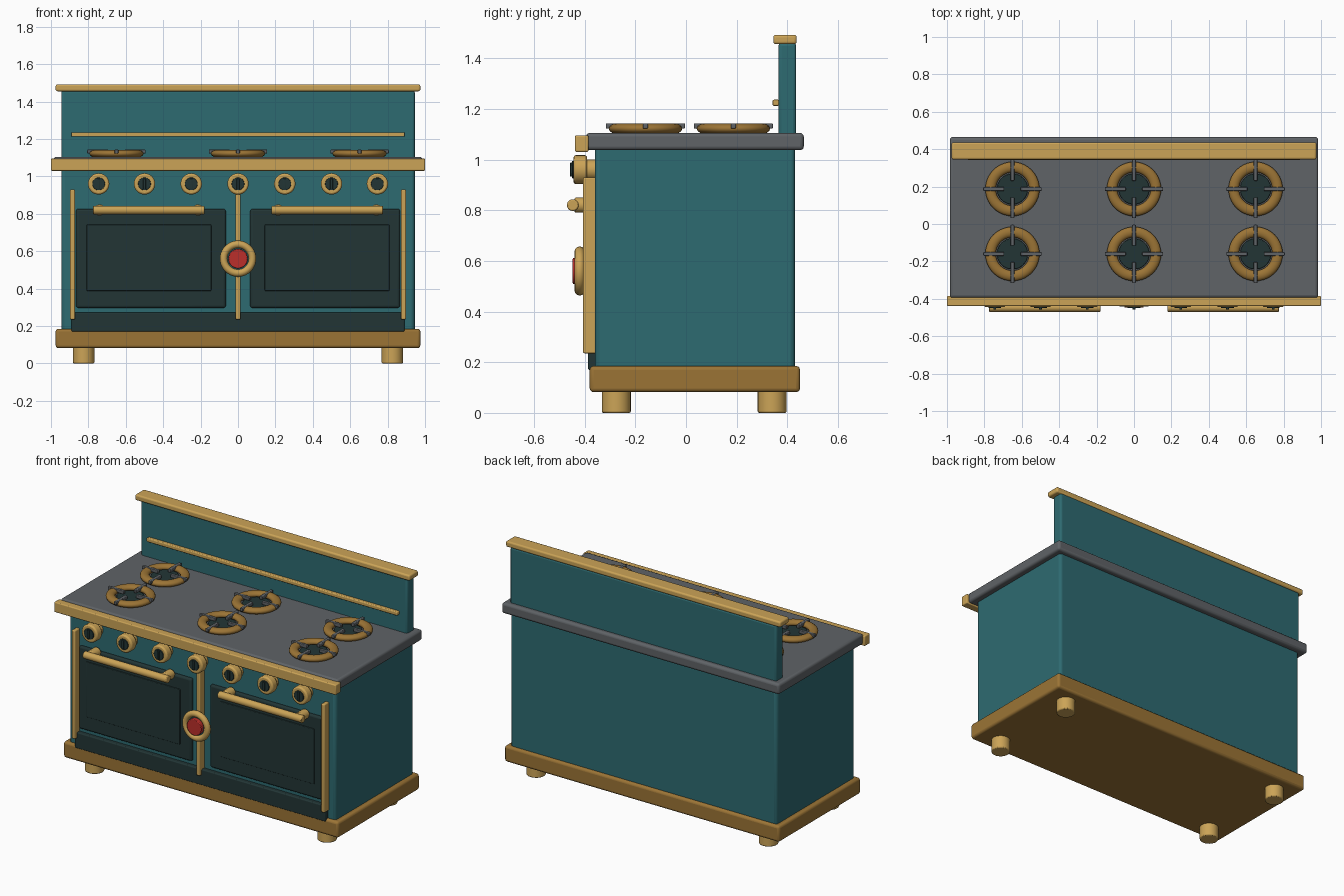
import bpy, math

if "Cube" in bpy.data.objects:
    bpy.data.objects.remove(bpy.data.objects["Cube"])


def mat(name, rgb):
    m = bpy.data.materials.new(name)
    m.diffuse_color = (*rgb, 1)
    m.use_nodes = True
    m.node_tree.nodes["Principled BSDF"].inputs["Base Color"].default_value = m.diffuse_color
    return m


TEAL = mat("teal enamel", (0.027, 0.145, 0.165))
BRASS = mat("brass", (0.60, 0.37, 0.095))
BRONZE = mat("dark brass", (0.33, 0.175, 0.036))
GREY = mat("grey steel", (0.115, 0.125, 0.135))
DARK = mat("dark enamel", (0.016, 0.036, 0.036))
RED = mat("red", (0.50, 0.028, 0.024))


def finish(o, name, m, bevel=0.0, seg=3):
    o.name = name
    o.data.materials.append(m)
    if bevel:
        b = o.modifiers.new("bevel", 'BEVEL')
        b.width, b.segments = bevel, seg
        b.limit_method, b.angle_limit = 'ANGLE', math.radians(40)
    bpy.ops.object.shade_smooth_by_angle(angle=math.radians(35))
    return o


def box(name, x, y, z, m, bevel=0.0, rot=0.0):
    """Box from (min, max) pairs, with softened edges."""
    bpy.ops.mesh.primitive_cube_add(
        size=1, location=[(a + b) / 2 for a, b in (x, y, z)], rotation=(0, 0, rot))
    o = bpy.context.object
    o.scale = [b - a for a, b in (x, y, z)]
    bpy.ops.object.transform_apply(location=False, rotation=False, scale=True)
    return finish(o, name, m, bevel)


def cyl(name, loc, r, length, m, axis='Z', bevel=0.0, n=32):
    rot = {'X': (0, math.pi / 2, 0), 'Y': (math.pi / 2, 0, 0), 'Z': (0, 0, 0)}[axis]
    bpy.ops.mesh.primitive_cylinder_add(vertices=n, radius=r, depth=length,
                                        location=loc, rotation=rot)
    return finish(bpy.context.object, name, m, bevel, 2)


def ring(name, loc, major, minor, m, flat=1.0, upright=False):
    bpy.ops.mesh.primitive_torus_add(
        location=loc, major_radius=major, minor_radius=minor, major_segments=40,
        minor_segments=12, rotation=(math.pi / 2 if upright else 0, 0, 0))
    bpy.context.object.scale = (1, 1, flat)
    return finish(bpy.context.object, name, m)


# Main carcass
box("body", (-0.945, 0.945), (-0.36, 0.43), (0.15, 1.06), TEAL, 0.018)
box("plinth", (-0.975, 0.975), (-0.38, 0.45), (0.082, 0.185), BRONZE, 0.015)
box("cooktop", (-0.985, 0.985), (-0.395, 0.465), (1.037, 1.105), GREY, 0.015)
box("front_rail", (-1.0, 1.0), (-0.438, -0.385), (1.03, 1.095), BRASS, 0.006)
box("backsplash", (-0.945, 0.945), (0.365, 0.435), (1.09, 1.46), TEAL, 0.012)
box("backsplash_cap", (-0.975, 0.975), (0.345, 0.437), (1.455, 1.492), BRASS, 0.01)
box("backsplash_rail", (-0.89, 0.89), (0.342, 0.368), (1.212, 1.236), BRASS, 0.005)
box("kick_panel", (-0.89, 0.89), (-0.387, -0.35), (0.17, 0.272), DARK, 0.006)

# Feet
for x in (-0.825, 0.825):
    for y in (-0.275, 0.34):
        cyl("foot", (x, y, 0.045), 0.057, 0.09, BRASS, bevel=0.006)

# Doors, handles and side trim, one set per side
for s in (-1, 1):
    def span(a, b):
        return tuple(sorted((s * a, s * b)))
    box("door", span(0.065, 0.866), (-0.38, -0.35), (0.297, 0.826), DARK, 0.012)
    box("door_window", span(0.143, 0.81), (-0.386, -0.375), (0.388, 0.742), DARK, 0.004)
    cyl("door_handle", (s * 0.478, -0.447, 0.82), 0.023, 0.597, BRASS, 'X', 0.005)
    for x in (0.215, 0.74):
        cyl("handle_bracket", (s * x, -0.405, 0.82), 0.03, 0.07, BRASS, 'Y', 0.006, 24)
    box("side_trim", span(0.872, 0.898), (-0.406, -0.355), (0.235, 0.93), BRASS, 0.006)
box("centre_trim", (-0.013, 0.013), (-0.406, -0.355), (0.235, 0.93), BRASS, 0.006)

# Centre medallion
ring("medallion_ring", (0, -0.42, 0.56), 0.077, 0.02, BRASS, upright=True)
cyl("medallion_backing", (0, -0.412, 0.56), 0.072, 0.02, TEAL, 'Y')
cyl("medallion_disc", (0, -0.428, 0.56), 0.052, 0.038, RED, 'Y', 0.004)

# Control knobs
for x in (-0.745, -0.5, -0.25, 0, 0.25, 0.5, 0.745):
    cyl("knob_stem", (x, -0.37, 0.96), 0.04, 0.05, BRASS, 'Y')
    cyl("knob", (x, -0.417, 0.96), 0.057, 0.054, BRASS, 'Y', 0.009)
    cyl("knob_face", (x, -0.435, 0.96), 0.034, 0.03, DARK, 'Y', 0.002)
    box("knob_pointer", (x - 0.007, x + 0.007), (-0.457, -0.44), (0.932, 0.988), DARK, 0.002)

# Burners with four grate fingers each
for bx in (-0.65, 0, 0.65):
    for by in (-0.16, 0.187):
        ring("burner_ring", (bx, by, 1.122), 0.117, 0.028, BRONZE, 0.7)
        cyl("burner_cap", (bx, by, 1.11), 0.083, 0.02, DARK, bevel=0.004)
        for k in range(4):
            a = k * math.pi / 2
            cx, cy = bx + 0.1 * math.cos(a), by + 0.1 * math.sin(a)
            box("grate_finger", (cx - 0.056, cx + 0.056), (cy - 0.01, cy + 0.01),
                (1.122, 1.143), GREY, 0.004, a)
